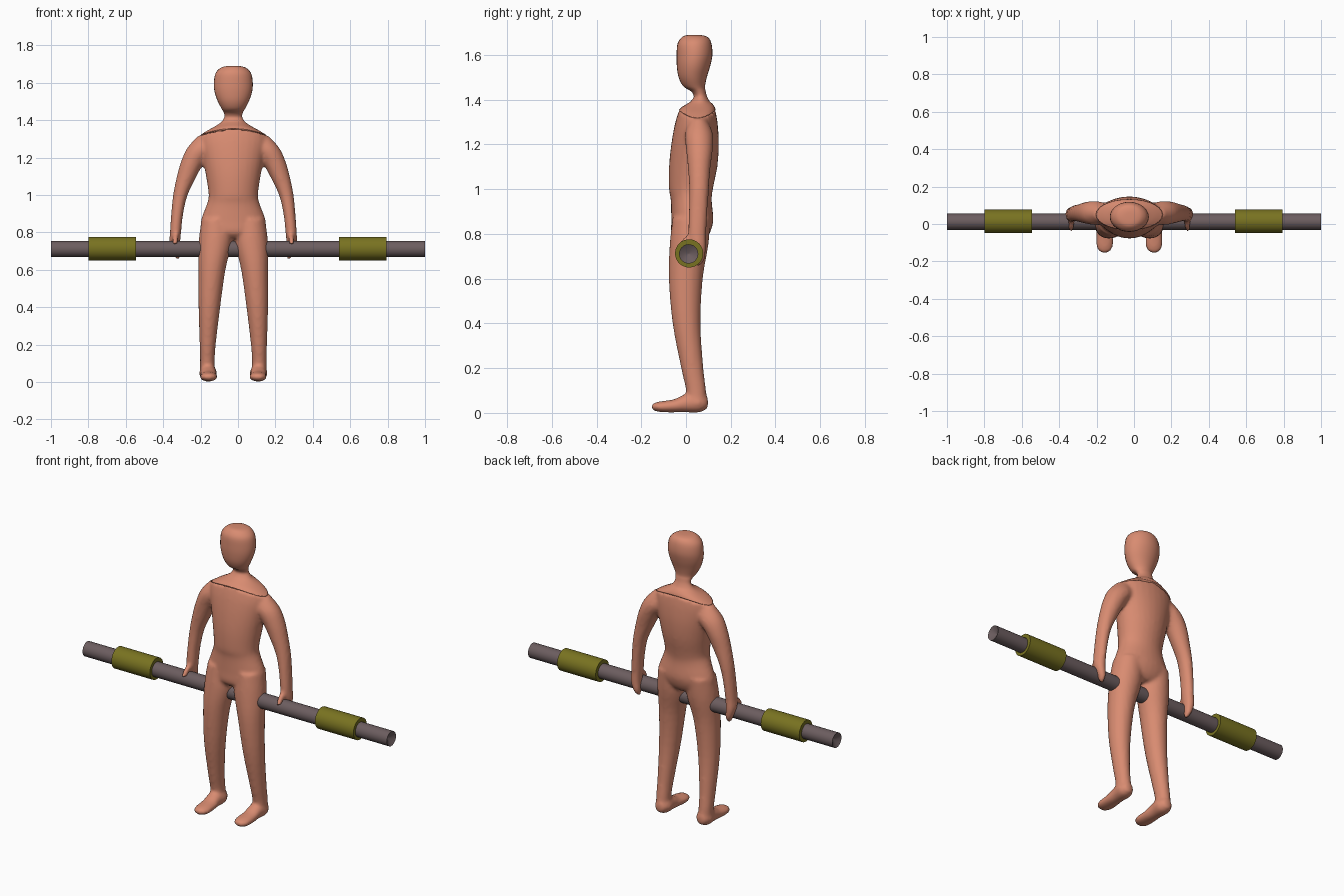
import bpy, bmesh, math
from mathutils import Vector


def material(name, rgb):
    m = bpy.data.materials.new(name)
    m.diffuse_color = (*rgb, 1)
    return m


SKIN = material("warm skin", (0.69, 0.26, 0.165))
STEEL = material("grey steel", (0.15, 0.11, 0.115))
OLIVE = material("olive sleeve", (0.19, 0.17, 0.015))
BODY_X = -0.025


def spline(rows, steps=4):
    """Catmull-Rom interpolation between section rows."""
    out = []
    for i in range(len(rows) - 1):
        p = [rows[max(i - 1, 0)], rows[i], rows[i + 1], rows[min(i + 2, len(rows) - 1)]]
        for s in range(steps):
            t = s / steps
            out.append([0.5 * (2 * b + (c - a) * t + (2 * a - 5 * b + 4 * c - d) * t * t
                               + (3 * b - a - 3 * c + d) * t ** 3) for a, b, c, d in zip(*p)])
    return out + [list(rows[-1])]


def loft(bm, rows, side=1, along_y=False, n=28):
    """Skin elliptical sections: (position, centre x, half width, low, high, saddle)."""
    rings = []
    for pos, cx, rx, lo, hi, saddle in spline(rows):
        ring = []
        for k in range(n):
            a = 2 * math.pi * k / n
            x = side * (cx + rx * math.cos(a))
            d = (lo + hi) / 2 + (hi - lo) / 2 * math.sin(a)
            lift = pos + saddle * math.sin(a) ** 2
            ring.append(bm.verts.new((x, pos, d) if along_y else (x, d, lift)))
        rings.append(ring)
    for r, q in zip(rings, rings[1:]):
        for k in range(n):
            bm.faces.new((r[k], r[(k + 1) % n], q[(k + 1) % n], q[k]))
    bm.faces.new(rings[0])
    bm.faces.new(rings[-1])


def finish(bm, name, mat, x=0.0, angle=None):
    bmesh.ops.recalc_face_normals(bm, faces=bm.faces)
    me = bpy.data.meshes.new(name)
    bm.to_mesh(me)
    bm.free()
    ob = bpy.data.objects.new(name, me)
    bpy.context.collection.objects.link(ob)
    me.materials.append(mat)
    ob.location.x = x
    bpy.ops.object.select_all(action='DESELECT')
    ob.select_set(True)
    bpy.context.view_layer.objects.active = ob
    if angle:
        bpy.ops.object.shade_smooth_by_angle(angle=math.radians(angle))
    else:
        bpy.ops.object.shade_smooth()
    return ob


# Torso, arms, legs and feet blended into one skin
body = bmesh.new()
loft(body, [(0.77, 0, 0.10, -0.04, 0.08, 0), (0.80, 0, 0.162, -0.065, 0.105, 0),
            (0.86, 0, 0.174, -0.066, 0.122, 0), (0.95, 0, 0.142, -0.068, 0.115, 0),
            (1.0, 0, 0.132, -0.076, 0.12, 0), (1.1, 0, 0.146, -0.076, 0.14, 0),
            (1.2, 0, 0.165, -0.066, 0.147, 0), (1.27, 0, 0.18, -0.05, 0.142, 0.02),
            (1.318, 0, 0.178, -0.032, 0.132, 0.035)])
for s in (-1, 1):
    # arm and hand
    loft(body, [(1.315, 0.14, 0.05, 0.02, 0.09, 0), (1.25, 0.17, 0.077, -0.005, 0.12, 0),
                (1.18, 0.215, 0.064, 0.0, 0.12, 0), (1.1, 0.249, 0.053, 0.008, 0.11, 0),
                (1.0, 0.283, 0.039, 0.014, 0.102, 0), (0.9, 0.30, 0.032, 0.012, 0.096, 0),
                (0.8, 0.309, 0.03, 0.01, 0.09, 0), (0.74, 0.312, 0.028, 0.02, 0.09, 0),
                (0.69, 0.303, 0.02, 0.035, 0.085, 0), (0.658, 0.298, 0.01, 0.04, 0.065, 0)], s)
    # thumb resting over the bar
    loft(body, [(0.80, 0.305, 0.015, 0.01, 0.045, 0), (0.765, 0.31, 0.016, -0.025, 0.02, 0),
                (0.735, 0.312, 0.012, -0.043, -0.012, 0)], s)
    # leg
    loft(body, [(0.87, 0.09, 0.08, -0.06, 0.11, 0), (0.75, 0.096, 0.089, -0.073, 0.10, 0),
                (0.6, 0.114, 0.072, -0.077, 0.075, 0), (0.4, 0.128, 0.058, -0.06, 0.065, 0),
                (0.2, 0.137, 0.043, -0.022, 0.078, 0), (0.1, 0.139, 0.039, 0.0, 0.09, 0),
                (0.03, 0.137, 0.042, 0.0, 0.092, 0)], s)
    # foot
    loft(body, [(0.098, 0.136, 0.022, 0.02, 0.07, 0), (0.06, 0.135, 0.046, 0.002, 0.09, 0),
                (0.0, 0.134, 0.043, 0.002, 0.085, 0), (-0.05, 0.133, 0.045, 0.002, 0.062, 0),
                (-0.11, 0.132, 0.046, 0.003, 0.052, 0), (-0.143, 0.132, 0.032, 0.01, 0.045, 0),
                (-0.154, 0.132, 0.012, 0.02, 0.035, 0)], s, along_y=True)
ob = finish(body, "body", SKIN, BODY_X)
rm = ob.modifiers.new("blend", 'REMESH')
rm.mode = 'VOXEL'
rm.voxel_size = 0.01
rm.use_smooth_shade = True
sm = ob.modifiers.new("soften", 'SMOOTH')
sm.factor = 0.5
sm.iterations = 5

# Head, neck and sloping collar
head = bmesh.new()
loft(head, [(1.318, 0, 0.179, -0.033, 0.133, 0.036), (1.342, 0, 0.142, -0.018, 0.128, 0.026),
            (1.37, 0, 0.092, 0.005, 0.118, 0.012), (1.39, 0, 0.064, 0.022, 0.105, 0.004),
            (1.415, 0, 0.048, 0.035, 0.094, 0), (1.438, 0, 0.05, 0.022, 0.088, 0),
            (1.46, 0, 0.062, -0.012, 0.085, 0), (1.50, 0, 0.083, -0.033, 0.093, 0),
            (1.55, 0, 0.10, -0.041, 0.108, 0), (1.60, 0, 0.104, -0.042, 0.118, 0),
            (1.65, 0, 0.095, -0.038, 0.114, 0), (1.678, 0, 0.07, -0.02, 0.10, 0),
            (1.688, 0, 0.04, 0.0, 0.075, 0), (1.69, 0, 0.008, 0.032, 0.046, 0)])
finish(head, "head_and_collar", SKIN, BODY_X)


def lathe_x(name, profile, mat, y, z, n=32):
    """Revolve (x, radius) points about a line parallel to x."""
    bm = bmesh.new()
    rings = [[bm.verts.new((x, y + r * math.cos(2 * math.pi * k / n),
                            z + r * math.sin(2 * math.pi * k / n))) for k in range(n)]
             for x, r in profile]
    for a, b in zip(rings, rings[1:]):
        for k in range(n):
            bm.faces.new((a[k], a[(k + 1) % n], b[(k + 1) % n], b[k]))
    bm.faces.new(rings[0])
    bm.faces.new(rings[-1])
    finish(bm, name, mat, angle=35)


# Bar with shallow dished ends
lathe_x("bar", [(-0.975, 0.003), (-1, 0.043), (1, 0.043), (0.975, 0.003)], STEEL, 0.012, 0.711)

# Thick sleeves near both ends
for name, x0, x1 in (("left_sleeve", -0.798, -0.545), ("right_sleeve", 0.54, 0.793)):
    lathe_x(name, [(x0, 0.045), (x0, 0.063), (x1, 0.063), (x1, 0.045)], OLIVE, 0.014, 0.713)
